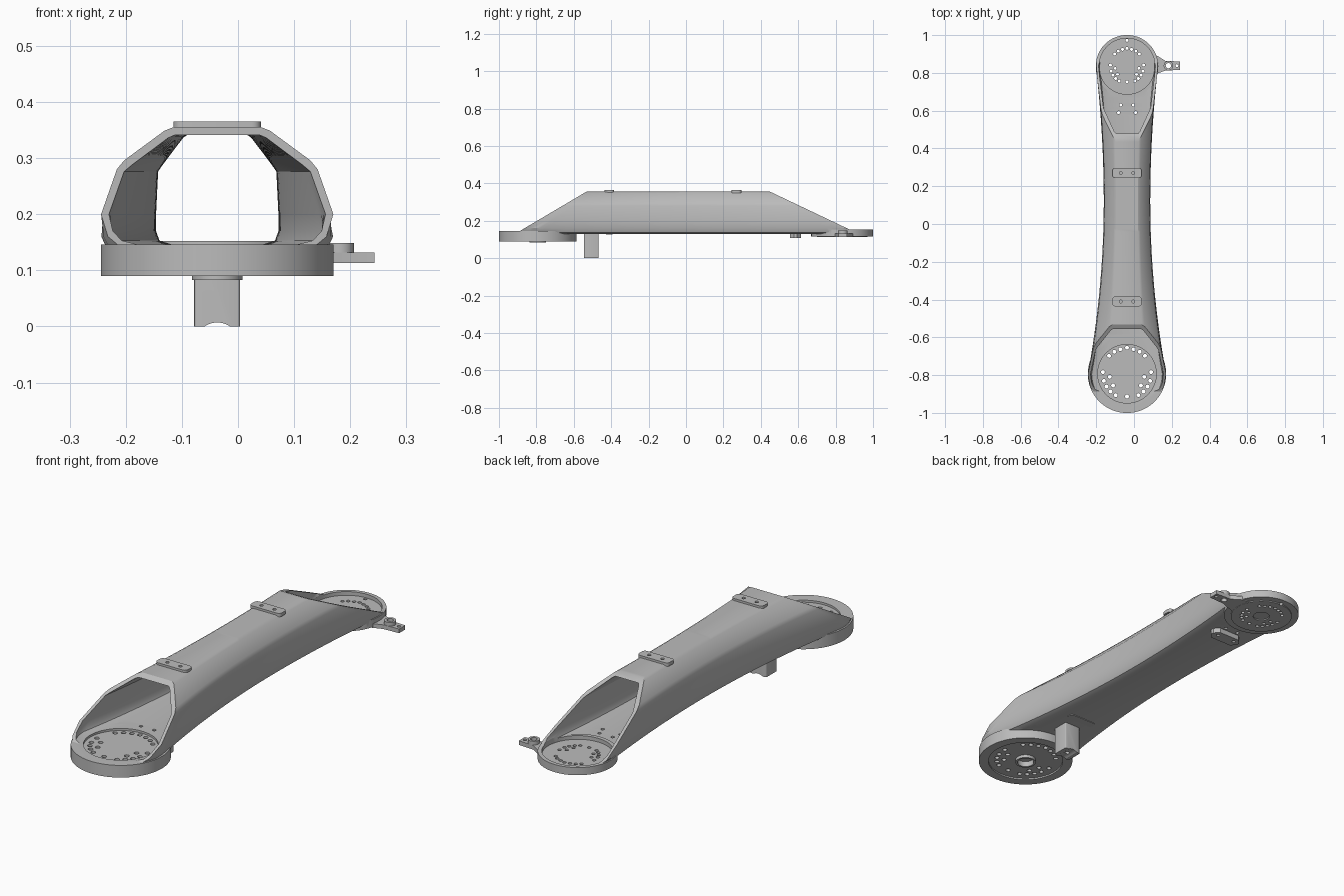
import bpy, bmesh, math

old = bpy.data.objects.get("Cube")
if old:
    bpy.data.objects.remove(old, do_unlink=True)

CX = -0.037                      # centre line of the link
FRONT, BACK = -0.793, 0.835      # joint centres along y
R_FRONT, R_BACK = 0.207, 0.165

grey = bpy.data.materials.new("machined_grey")
grey.use_nodes = True
grey.diffuse_color = (0.5, 0.5, 0.5, 1)
grey.node_tree.nodes["Principled BSDF"].inputs["Base Color"].default_value = (0.5, 0.5, 0.5, 1)


def finish(name, bm):
    bmesh.ops.recalc_face_normals(bm, faces=bm.faces)
    mesh = bpy.data.meshes.new(name)
    bm.to_mesh(mesh)
    bm.free()
    mesh.materials.append(grey)
    obj = bpy.data.objects.new(name, mesh)
    bpy.context.collection.objects.link(obj)
    return obj


def circle(x, y, r, n=16, start=0, sweep=360):
    steps = n if sweep == 360 else n - 1
    angles = [math.radians(start + sweep * i / steps) for i in range(n)]
    return [(x + r * math.cos(a), y + r * math.sin(a)) for a in angles]


def rounded(x, y, hx, hy, r, n=6):
    pts = []
    for k, (sx, sy) in enumerate([(1, 1), (-1, 1), (-1, -1), (1, -1)]):
        pts += circle(x + sx * (hx - r), y + sy * (hy - r), r, n, 90 * k, 90)
    return pts


def prisms(name, outlines, z0, z1):
    """Extrude one or more flat outlines from z0 to z1."""
    bm = bmesh.new()
    for pts in outlines:
        low = [bm.verts.new((x, y, z0)) for x, y in pts]
        high = [bm.verts.new((x, y, z1)) for x, y in pts]
        bm.faces.new(low[::-1])
        bm.faces.new(high)
        for i in range(len(pts)):
            j = (i + 1) % len(pts)
            bm.faces.new((low[i], low[j], high[j], high[i]))
    return finish(name, bm)


def boolean(obj, tool, op="DIFFERENCE"):
    mod = obj.modifiers.new(op, "BOOLEAN")
    mod.operation, mod.solver, mod.object = op, "EXACT", tool
    bpy.context.view_layer.objects.active = obj
    bpy.ops.object.modifier_apply(modifier=mod.name)
    bpy.data.objects.remove(tool, do_unlink=True)


def drill(obj, outlines, z0, z1):
    boolean(obj, prisms("cutter", outlines, z0, z1))


def add(obj, outlines, z0, z1):
    boolean(obj, prisms("joined_part", outlines, z0, z1), "UNION")


# Hourglass half width, following the round joints at both ends
def half_width(y):
    if y < FRONT:
        return math.sqrt(R_FRONT ** 2 - (y - FRONT) ** 2)
    if y > BACK:
        return math.sqrt(R_BACK ** 2 - (y - BACK) ** 2)
    return 0.123 + (0.101 if y < 0.12 else 0.082) * (y - 0.12) ** 2


# Slanted cuts at the two mouths
def mouth_front(z):
    return -0.533 - (0.355 - z) * 1.693


def mouth_back(z):
    return 0.45 + (0.355 - z) * 2.103


# Half sections: width factor, offset, height
OUTER = [(1, -0.03, 0.13), (1, -0.009, 0.138), (1, 0, 0.16), (1, 0, 0.2),
         (0.97, 0, 0.28), (0.92, 0, 0.296), (0.56, 0, 0.349), (0.47, 0, 0.355)]
INNER = [(1, -0.045, 0.145), (1, -0.02, 0.153), (1, -0.014, 0.17), (1, -0.014, 0.2),
         (0.97, -0.014, 0.276), (0.92, -0.016, 0.288), (0.56, -0.008, 0.336), (0.47, -0.004, 0.341)]


def tube(steps=64):
    bm = bmesh.new()

    def skin(half):
        section = [(1, *p) for p in half] + [(-1, *p) for p in reversed(half)]
        rings = []
        for i in range(steps + 1):
            ring = []
            for side, f, off, z in section:
                a, b = mouth_front(z), mouth_back(z)
                y = a + (b - a) * i / steps
                ring.append(bm.verts.new((CX + side * (half_width(y) * f + off), y, z)))
            rings.append(ring)
        for a, b in zip(rings, rings[1:]):
            bridge(a, b)
        return rings

    def bridge(a, b):
        for i in range(len(a)):
            j = (i + 1) % len(a)
            bm.faces.new((a[i], a[j], b[j], b[i]))

    outer, inner = skin(OUTER), skin(INNER)
    bridge(outer[0], inner[0])
    bridge(outer[-1], inner[-1])
    return finish("link_body", bm)


# Bolt pattern on a joint, mirrored left and right: angle, radius factor
PATTERN = [(-62, 1), (-47, 1), (-32, 1), (-17, 1), (4, 1), (-10, 0.72), (-40, 0.75),
           (45, 1.05), (60, 1.05), (75, 1.05)]


def bolt_holes(cy, radius, hole):
    spots = [(0, -0.94 * radius), (0, 1.08 * radius)]
    for deg, f in PATTERN:
        a = math.radians(deg)
        x, y = radius * f * math.cos(a), radius * f * math.sin(a)
        spots += [(x, y), (-x, y)]
    return [circle(CX + x, cy + y, hole, 12) for x, y in spots]


def pair(y, gap, r=0.008):
    return [circle(CX + s * gap, y, r, 12) for s in (-1, 1)]


front_holes = bolt_holes(FRONT, 0.128, 0.0105)
back_holes = bolt_holes(BACK, 0.088, 0.008) + [circle(CX, BACK + 0.137, 0.008, 12)]
floor_holes = pair(0.63, 0.033) + pair(0.59, 0.045)

# Hollow body with round joint flanges
body = tube()
add(body, [circle(CX, FRONT, R_FRONT + 0.0005, 96)], 0.09, 0.1456)
add(body, [circle(CX, BACK, R_BACK + 0.0005, 96)], 0.117, 0.152)
drill(body, [circle(CX, FRONT, 0.155, 72)], 0.136, 0.19)
drill(body, [circle(CX, BACK, 0.148, 72)], 0.135, 0.16)
drill(body, [circle(CX, FRONT, 0.165, 72)], 0.05, 0.097)
add(body, [circle(CX, FRONT, 0.045, 48)], 0.083, 0.11)
drill(body, [circle(CX, FRONT, 0.036, 48)], 0.05, 0.108)
drill(body, front_holes, 0.05, 0.2)
drill(body, back_holes + floor_holes, 0.05, 0.2)
drill(body, pair(-0.6, 0.033), 0.14, 0.16)

# Adapter plate under the back joint
plate = prisms("back_adapter_plate", [circle(CX, BACK, 0.135, 72)], 0.112, 0.119)
drill(plate, back_holes, 0.05, 0.2)
drill(plate, [circle(CX, BACK, 0.036, 48)], 0.05, 0.2)

# Side lug with raised boss
lug = prisms("side_lug", [[(0.085, 0.785), (0.125, 0.797), (0.165, 0.812), (0.243, 0.816),
                           (0.243, 0.86), (0.165, 0.864), (0.125, 0.89), (0.085, 0.9)]], 0.113, 0.132)
add(lug, [circle(0.182, 0.838, 0.025, 32)], 0.12, 0.149)
drill(lug, [circle(0.182, 0.838, 0.014, 24), circle(0.227, 0.838, 0.008, 12)], 0.05, 0.2)

# Cable clip plates on the roof
clips = []
for name, y in (("front_clip", -0.41), ("back_clip", 0.27)):
    clip = prisms(name, [rounded(CX, y, 0.078, 0.026, 0.016)], 0.349, 0.365)
    drill(clip, pair(y, 0.033), 0.357, 0.4)
    clips.append(clip)

# Foot plate under the back half
foot = prisms("bottom_foot", [rounded(CX, 0.585, 0.075, 0.03, 0.022, 2)], 0.107, 0.138)
drill(foot, pair(0.59, 0.045), 0.05, 0.2)

# Square post under the front half, with arched notch and screw hole
post = prisms("bottom_post", [rounded(CX, -0.506, 0.041, 0.039, 0.006, 4)], 0, 0.138)
notch = prisms("cutter", [circle(0, 0, 0.04, 48)], -0.1, 0.1)
notch.rotation_euler.x = math.pi / 2
notch.location = (CX, -0.506, -0.033)
bpy.context.view_layer.update()
boolean(post, notch)
drill(post, [circle(CX, -0.506, 0.01, 16)], -0.05, 0.03)
pad = prisms("bottom_pad", [rounded(CX, -0.41, 0.07, 0.018, 0.012)], 0.127, 0.135)

# Smooth curved faces, keep hard edges
for obj in [body, plate, lug, foot, post, pad] + clips:
    bpy.ops.object.select_all(action="DESELECT")
    obj.select_set(True)
    bpy.context.view_layer.objects.active = obj
    bpy.ops.object.shade_smooth_by_angle(angle=math.radians(28))
